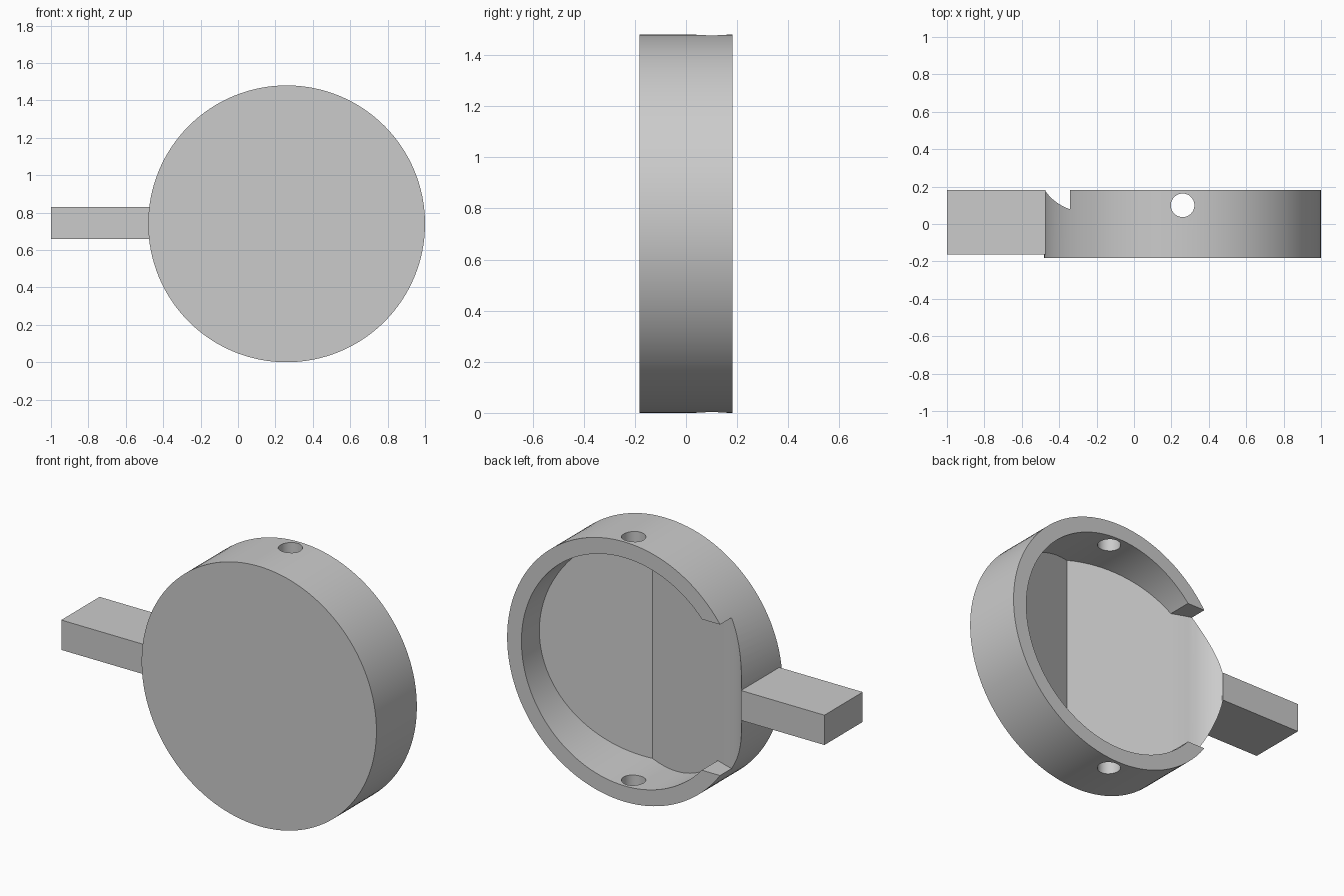
import bpy, bmesh, math
from mathutils import Matrix, Vector

if "Cube" in bpy.data.objects:
    bpy.data.objects.remove(bpy.data.objects["Cube"])

CX, CZ, R, HALF = 0.26, 0.74, 0.74, 0.182   # disc centre, radius, half depth
INNER_R, NOTCH = 0.65, 0.43                 # cavity radius, half height of rim gap

grey = bpy.data.materials.new("plain_grey")
grey.use_nodes = True
grey.diffuse_color = (0.6, 0.6, 0.6, 1)
grey.node_tree.nodes["Principled BSDF"].inputs["Base Color"].default_value = (0.6, 0.6, 0.6, 1)


def make(name, bm):
    bmesh.ops.recalc_face_normals(bm, faces=bm.faces)
    mesh = bpy.data.meshes.new(name)
    bm.to_mesh(mesh)
    bm.free()
    mesh.materials.append(grey)
    ob = bpy.data.objects.new(name, mesh)
    bpy.context.collection.objects.link(ob)
    return ob


def cylinder(name, radius, depth, centre, axis, segments):
    bm = bmesh.new()
    turn = Matrix.Rotation(math.pi / 2, 4, "X") if axis == "Y" else Matrix()
    bmesh.ops.create_cone(bm, cap_ends=True, segments=segments, radius1=radius,
                          radius2=radius, depth=depth,
                          matrix=Matrix.Translation(centre) @ turn)
    return make(name, bm)


def box(name, low, high):
    low, high = Vector(low), Vector(high)
    bm = bmesh.new()
    bmesh.ops.create_cube(bm, size=1, matrix=Matrix.Translation((low + high) / 2)
                          @ Matrix.Diagonal((*(high - low), 1)))
    return make(name, bm)


def combine(target, tool, operation):
    """Apply a boolean and remove the helper."""
    mod = target.modifiers.new(operation, "BOOLEAN")
    mod.operation, mod.object, mod.solver = operation, tool, "EXACT"
    bpy.context.view_layer.update()
    graph = bpy.context.evaluated_depsgraph_get()
    mesh = bpy.data.meshes.new_from_object(target.evaluated_get(graph))
    target.modifiers.clear()
    target.data = mesh
    bpy.data.objects.remove(tool)


# Cavity outline: round recess plus a straight-sided gap through the rim
cavity = cylinder("cavity_cutter", INNER_R, 1, (CX, 0.1, CZ), "Y", 128)
gap = box("gap_cutter", (-0.7, -0.39, CZ - NOTCH), (0.1, 0.59, CZ + NOTCH))
combine(cavity, gap, "UNION")

# Shallow V floor that sweeps up to the handle
start, control, end = Vector((-0.30, 0.065)), Vector((-0.43, 0.10)), Vector((-0.48, 0.187))
sweep = [start * (1 - t) ** 2 + control * 2 * t * (1 - t) + end * t * t
         for t in (i / 12 for i in range(13))]
floor = [(1.0, 0.4), (1.0, 0.05), (0.33, -0.17), *sweep, (-0.52, 0.27), (-0.52, 0.4)]
bm = bmesh.new()
face = bm.faces.new([bm.verts.new((p[0], p[1], -0.2)) for p in floor])
grown = bmesh.ops.extrude_face_region(bm, geom=[face])
bmesh.ops.translate(bm, vec=(0, 0, 2),
                    verts=[v for v in grown["geom"] if isinstance(v, bmesh.types.BMVert)])
combine(cavity, make("floor_cutter", bm), "INTERSECT")

# Disc body, hollowed from the back and drilled top to bottom
body = cylinder("round_body", R, 2 * HALF, (CX, 0, CZ), "Y", 128)
combine(body, cavity, "DIFFERENCE")
combine(body, cylinder("hole_cutter", 0.063, 2, (CX, 0.1, CZ), "Z", 48), "DIFFERENCE")

# Side handle
box("handle", (-1, -0.163, 0.66), (-0.473, HALF, 0.83))

bpy.ops.object.select_all(action="DESELECT")
body.select_set(True)
bpy.context.view_layer.objects.active = body
bpy.ops.object.shade_smooth_by_angle(angle=math.radians(25))
